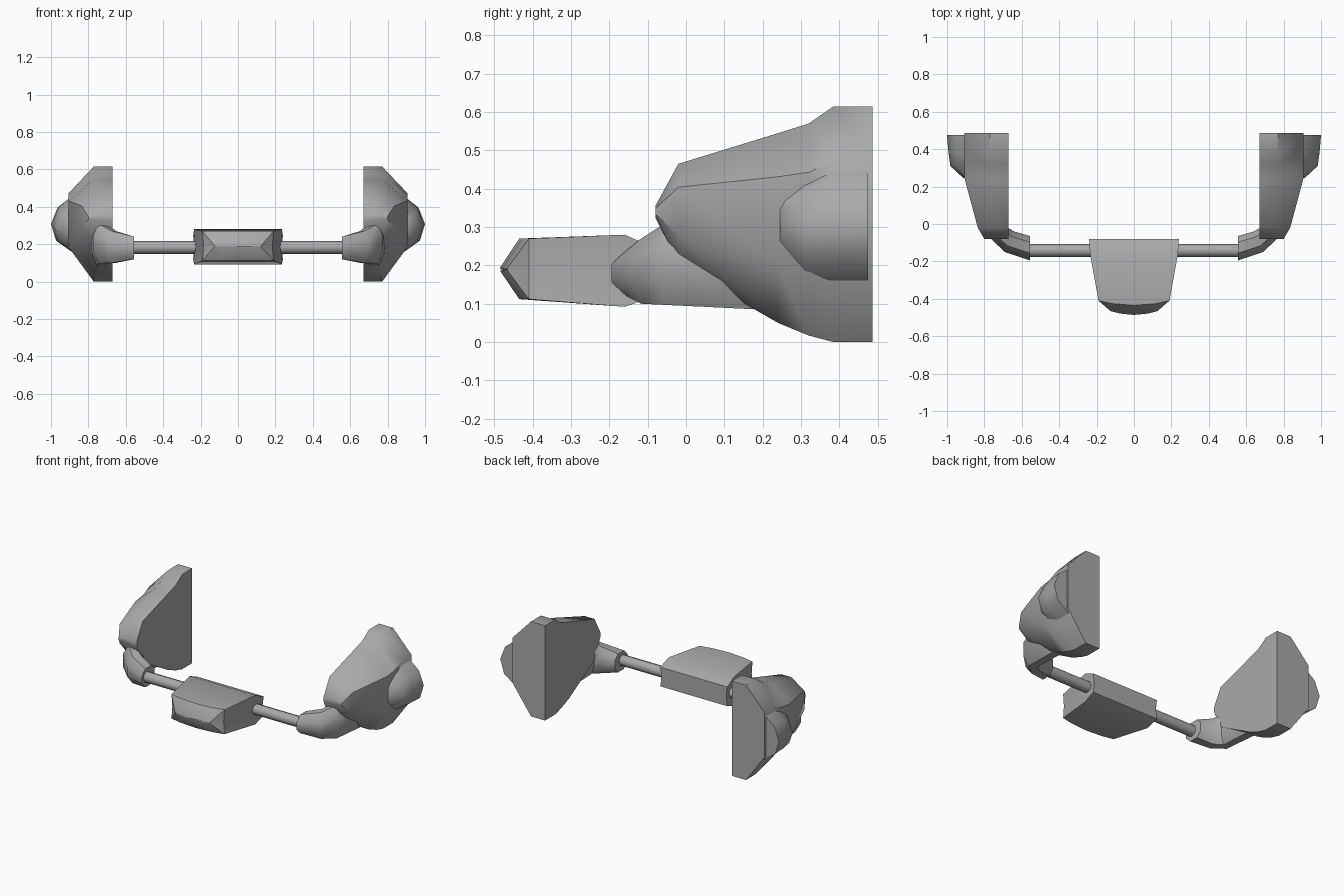
import bpy, bmesh, math

cube = bpy.data.objects.get("Cube")
if cube:
    bpy.data.objects.remove(cube, do_unlink=True)

grey = bpy.data.materials.new("plain_grey")
grey.use_nodes = True
colour = (0.4, 0.4, 0.4, 1)
grey.diffuse_color = colour
grey.node_tree.nodes["Principled BSDF"].inputs["Base Color"].default_value = colour


def loft(name, rings, mirrored=False, angle=35):
    """Skin equal-length closed rings and cap both ends."""
    bm = bmesh.new()
    loops = [[bm.verts.new(p) for p in ring] for ring in rings]
    n = len(loops[0])
    for a, b in zip(loops, loops[1:]):
        for i in range(n):
            j = (i + 1) % n
            bm.faces.new((a[i], a[j], b[j], b[i]))
    bm.faces.new(loops[0])
    bm.faces.new(loops[-1])
    bmesh.ops.remove_doubles(bm, verts=bm.verts, dist=0.0005)
    bmesh.ops.recalc_face_normals(bm, faces=bm.faces)
    mesh = bpy.data.meshes.new(name)
    bm.to_mesh(mesh)
    bm.free()
    mesh.materials.append(grey)
    obj = bpy.data.objects.new(name, mesh)
    bpy.context.collection.objects.link(obj)
    bpy.ops.object.select_all(action='DESELECT')
    obj.select_set(True)
    bpy.context.view_layer.objects.active = obj
    bpy.ops.object.shade_smooth_by_angle(angle=math.radians(angle))
    if mirrored:
        obj.modifiers.new("Mirror", 'MIRROR').use_mirror_merge = False
    return obj


def half_ring(y, low, high, inner, outer, profile):
    """Half section, flat on the inner side; profile is (width, height) fractions."""
    return [(inner + (outer - inner) * u, y, low + (high - low) * v)
            for u, v in profile]


# Side pods: flat inner and rear faces, faceted outer shell
pod_profile = [(0, 1), (.43, 1), (1, .77), (1, .3), (.43, 0), (0, 0)]
pod_sections = [(-.08, .325, .355, .80), (-.02, .20, .465, .835),
                (.24, .05, .545, .905), (.32, .017, .57, .905),
                (.385, 0, .615, .905), (.487, 0, .615, .905)]
loft("side_pod", [half_ring(y, lo, hi, .67, x, pod_profile)
                  for y, lo, hi, x in pod_sections], True, 45)

# Rounded bumps on the outside of the pods
bump_profile = [(0, 1), (.68, .8), (1, .5), (.75, .2), (0, 0)]
bump_sections = [(.245, .24, .37, .912), (.31, .175, .42, .982),
                 (.38, .16, .455, .992), (.475, .16, .455, 1.0)]
loft("pod_bump", [half_ring(y, lo, hi, .89, x, bump_profile)
                  for y, lo, hi, x in bump_sections], True, 50)


# Elbows curving from the bar back into the pods
def elbow_ring(front, back, low, high):
    profile = [(0, .3), (0, .7), (.3, 1), (.75, 1), (1, .75),
               (1, .25), (.75, 0), (.3, 0)]
    return [(front[0] + (back[0] - front[0]) * u,
             front[1] + (back[1] - front[1]) * u,
             low + (high - low) * v) for u, v in profile]


loft("elbow", [elbow_ring((.555, -.195), (.555, -.065), .12, .24),
               elbow_ring((.69, -.15), (.64, -.04), .10, .27),
               elbow_ring((.775, -.07), (.675, -.02), .097, .31),
               elbow_ring((.79, .19), (.675, .19), .085, .33)], True, 45)

# Connecting bar
bpy.ops.mesh.primitive_cylinder_add(vertices=8, radius=.035, depth=1.16,
                                    location=(0, -.142, .183),
                                    rotation=(0, math.pi / 2, 0))
bar = bpy.context.object
bar.name = "connecting_bar"
bar.data.materials.append(grey)
bpy.ops.object.shade_smooth_by_angle(angle=math.radians(50))


# Centre block with a bowed, wedge-shaped nose
def block_ring(y, half, low, high, bow):
    spread = (-1, -.6, 0, .6, 1)
    top = [(half * s, y - bow * (1 - s * s), high) for s in spread]
    bottom = [(half * s, y - bow * (1 - s * s), low) for s in reversed(spread)]
    mid = (low + high) / 2
    return top + [(half * .97, y, mid)] + bottom + [(-half * .97, y, mid)]


loft("centre_block", [block_ring(-.08, .24, .12, .245, 0),
                      block_ring(-.16, .235, .092, .28, 0),
                      block_ring(-.41, .19, .112, .27, .025),
                      block_ring(-.466, .125, .187, .193, .02)], angle=35)
